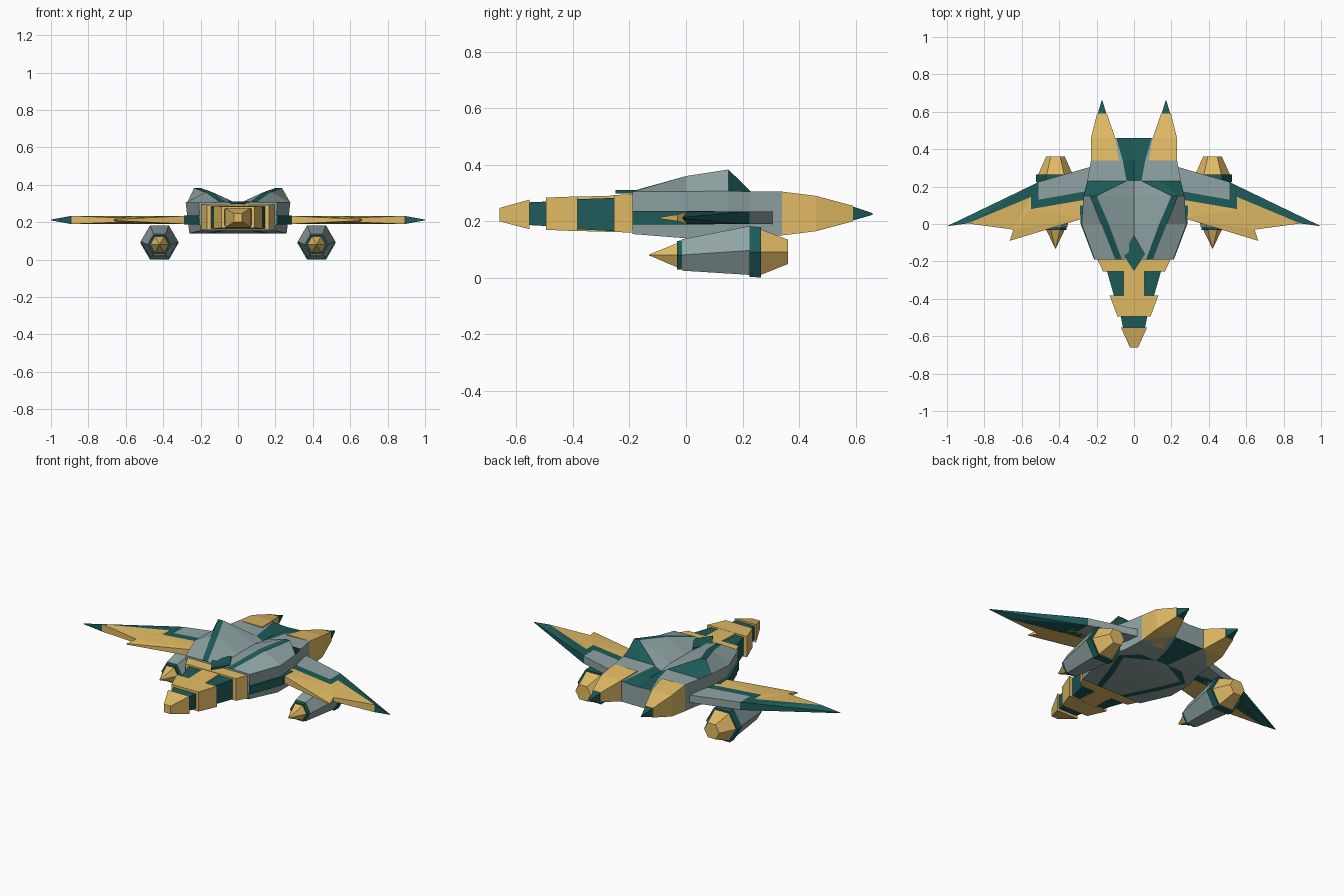
import bpy, bmesh, math

if "Cube" in bpy.data.objects:
    bpy.data.objects.remove(bpy.data.objects["Cube"])


def material(name, rgb):
    m = bpy.data.materials.new(name)
    m.diffuse_color = (*rgb, 1)
    m.use_nodes = True
    m.node_tree.nodes["Principled BSDF"].inputs["Base Color"].default_value = m.diffuse_color
    return m


GREY = material("blue_grey", (0.28, 0.37, 0.37))
TEAL = material("teal", (0.012, 0.105, 0.10))
GOLD = material("gold", (0.76, 0.50, 0.13))


def finish(name, bm, mats, mirror=False):
    bmesh.ops.recalc_face_normals(bm, faces=bm.faces)
    me = bpy.data.meshes.new(name)
    bm.to_mesh(me)
    bm.free()
    for m in mats:
        me.materials.append(m)
    ob = bpy.data.objects.new(name, me)
    bpy.context.collection.objects.link(ob)
    if mirror:
        ob.modifiers.new("mirror", "MIRROR").use_mirror_merge = False
    return ob


def loft(name, rings, mats, colour=lambda k, i: 0, mirror=False):
    """Skin matching closed rings of points and cap both ends."""
    bm = bmesh.new()
    vs = [[bm.verts.new(p) for p in r] for r in rings]
    n = len(vs[0])
    for k in range(len(vs) - 1):
        for i in range(n):
            j = (i + 1) % n
            f = bm.faces.new((vs[k][i], vs[k][j], vs[k + 1][j], vs[k + 1][i]))
            f.material_index = colour(k, i)
    bm.faces.new(vs[0])
    bm.faces.new(vs[-1])
    return finish(name, bm, mats, mirror)


def block(name, mat, sections, mirror=False):
    """Tapered box along y from sections (y, x0, x1, z0, z1)."""
    rings = [[(a, y, c), (b, y, c), (b, y, d), (a, y, d)] for y, a, b, c, d in sections]
    return loft(name, rings, [mat], mirror=mirror)


def plate(name, mat, pts, z=0.212, mirror=True):
    """Flat panel from outline points (x, y, half thickness)."""
    bm = bmesh.new()
    top = [bm.verts.new((x, y, z + h)) for x, y, h in pts]
    bot = [bm.verts.new((x, y, z - h)) for x, y, h in pts]
    caps = [bm.faces.new(top), bm.faces.new(bot[::-1])]
    for i in range(len(pts)):
        j = (i + 1) % len(pts)
        bm.faces.new((top[i], bot[i], bot[j], top[j]))
    bmesh.ops.triangulate(bm, faces=caps)
    return finish(name, bm, [mat], mirror)


def hexes(name, mat, sections):
    """Six-sided pod piece along y from sections (y, radius, centre z)."""
    rings = [[(0.42 + r * math.cos(i * math.pi / 3), y, z + r * math.sin(i * math.pi / 3))
              for i in range(6)] for y, r, z in sections]
    return loft(name, rings, [mat], mirror=True)


# Hull: y, bottom z, bottom half width, side half width, side top z,
# outer ridge x, inner ridge x, ridge z, valley z
hull = [(-0.19, 0.155, 0.20, 0.21, 0.305, 0.10, 0.065, 0.307, 0.297),
        (0.00, 0.140, 0.26, 0.28, 0.305, 0.175, 0.135, 0.36, 0.298),
        (0.15, 0.140, 0.26, 0.27, 0.308, 0.235, 0.20, 0.383, 0.298),
        (0.23, 0.145, 0.24, 0.25, 0.305, 0.14, 0.04, 0.305, 0.285),
        (0.34, 0.150, 0.23, 0.23, 0.305, 0.12, 0.06, 0.30, 0.285),
        (0.46, 0.165, 0.11, 0.11, 0.285, 0.105, 0.095, 0.285, 0.28)]
rings = []
for y, zb, xb, xs, zs, ro, ri, zr, zc in hull:
    half = [(0, zb), (ri, zb), (ro, zb), (xb, zb), (xs, zs), (ro, zr), (ri, zr), (0, zc)]
    rings.append([(x, y, z) for x, z in half] + [(-x, y, z) for x, z in half[-2:0:-1]])


def hull_colour(k, i):
    s = i if i < 7 else 13 - i
    if k < 3:
        return int(s in (1, 5) or (k == 2 and s == 4))
    return int(s in (0, 6))


loft("hull", rings, [GREY, TEAL], hull_colour)
plate("nose_diamond", TEAL, [(0, -0.25, 0.006), (0.06, -0.16, 0.006), (0, -0.06, 0.006),
                             (-0.06, -0.16, 0.006)], z=0.304, mirror=False)
plate("hull_side_band", TEAL, [(0.19, -0.19, 0.024), (0.213, -0.19, 0.024),
                               (0.285, 0.0, 0.024), (0.29, 0.1, 0.024), (0.24, 0.1, 0.024)])

# Neck and head, back to front
for name, mat, secs in [
        ("neck_collar", GOLD, [(-0.17, 0.205, 0.16, 0.297), (-0.255, 0.165, 0.162, 0.293)]),
        ("neck_core", TEAL, [(-0.25, 0.145, 0.165, 0.283), (-0.39, 0.105, 0.172, 0.278)]),
        ("neck_spine", GOLD, [(-0.25, 0.055, 0.162, 0.291), (-0.39, 0.055, 0.166, 0.287)]),
        ("head_plate", GOLD, [(-0.383, 0.13, 0.165, 0.288), (-0.495, 0.088, 0.17, 0.284)]),
        ("head_ring", TEAL, [(-0.49, 0.072, 0.183, 0.27), (-0.56, 0.058, 0.187, 0.267)]),
        ("snout", GOLD, [(-0.553, 0.07, 0.172, 0.277), (-0.66, 0.022, 0.2, 0.247)])]:
    block(name, mat, [(y, -w, w, a, b) for y, w, a, b in secs])

# Rear prongs with pointed tips
block("prong", GOLD, [(0.34, 0.08, 0.23, 0.15, 0.305), (0.46, 0.10, 0.23, 0.165, 0.29),
                      (0.59, 0.145, 0.197, 0.2, 0.255)], mirror=True)
block("prong_tip", TEAL, [(0.587, 0.147, 0.195, 0.202, 0.253),
                          (0.66, 0.169, 0.173, 0.223, 0.229)], mirror=True)

# Wings: inner grey panel, teal zigzag, gold feathers
T = 0.022
plate("wing_panel", GREY, [(0.20, 0.315, T), (0.51, 0.225, T), (0.51, 0.13, T), (0.20, 0.185, T)])
plate("wing_stripe", TEAL, [(0.20, 0.185, T), (0.51, 0.13, T), (0.51, 0.225, T), (0.55, 0.205, T),
                            (1.0, -0.012, 0.002), (0.89, 0.003, T), (0.55, 0.145, T),
                            (0.55, 0.08, T), (0.20, 0.14, T)])
plate("wing_feathers", GOLD, [(0.20, 0.14, T), (0.55, 0.08, T), (0.55, 0.145, T), (0.89, 0.003, T),
                              (0.645, -0.04 + 0.01, 0.012), (0.665, -0.09, 0.003),
                              (0.27, 0.03, T), (0.20, 0.05, T)])

# Engine pods under the wings
hexes("pod_body", GREY, [(-0.015, 0.064, 0.081), (0.228, 0.1, 0.097)])
hexes("pod_ring", TEAL, [(0.225, 0.103, 0.092), (0.265, 0.103, 0.091)])
hexes("pod_nozzle", GOLD, [(0.262, 0.094, 0.091), (0.36, 0.05, 0.092)])
hexes("pod_collar", TEAL, [(-0.032, 0.058, 0.08), (-0.012, 0.06, 0.081)])
hexes("pod_spike", GOLD, [(-0.13, 0.002, 0.081), (-0.03, 0.05, 0.08)])
